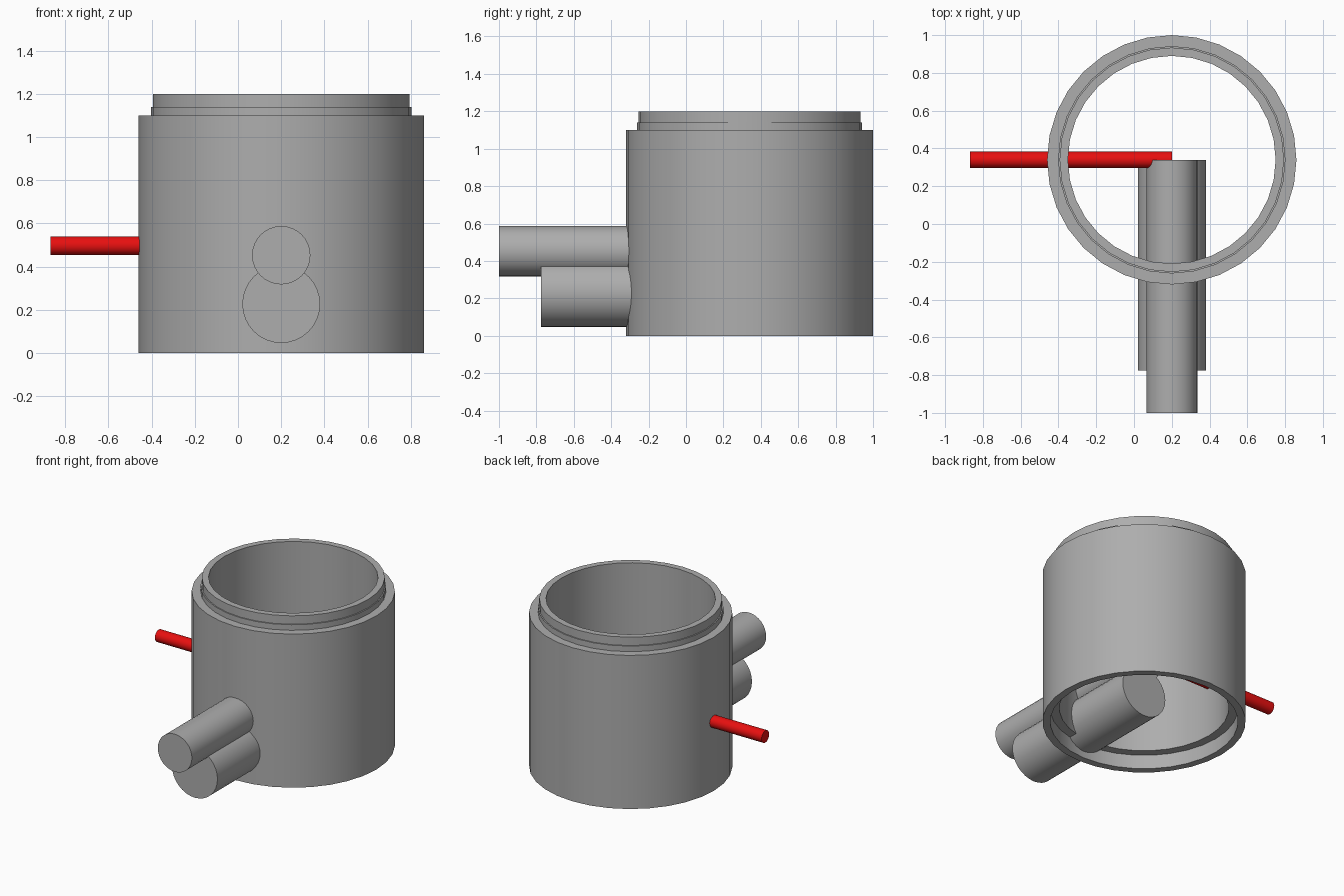
import bpy, bmesh, math
from mathutils import Matrix, Vector

cube = bpy.data.objects.get("Cube")
if cube:
    bpy.data.objects.remove(cube, do_unlink=True)

AXIS = Vector((0.2, 0.34, 0))   # vertical axis of the chamber
SIDES = 32


def material(name, rgb):
    mat = bpy.data.materials.new(name)
    mat.use_nodes = True
    mat.diffuse_color = (*rgb, 1)
    mat.node_tree.nodes["Principled BSDF"].inputs["Base Color"].default_value = (*rgb, 1)
    return mat


grey = material("grey", (0.42, 0.42, 0.42))
red = material("red", (0.8, 0.005, 0.005))


def finish(name, bm, mat):
    bmesh.ops.recalc_face_normals(bm, faces=bm.faces)
    mesh = bpy.data.meshes.new(name)
    bm.to_mesh(mesh)
    bm.free()
    mesh.materials.append(mat)
    obj = bpy.data.objects.new(name, mesh)
    bpy.context.collection.objects.link(obj)
    bpy.ops.object.select_all(action='DESELECT')
    bpy.context.view_layer.objects.active = obj
    obj.select_set(True)
    bpy.ops.object.shade_smooth_by_angle(angle=math.radians(30))
    return obj


def lathe(name, profile, mat):
    """Revolve a closed (radius, height) profile around the chamber axis."""
    bm = bmesh.new()
    rings = []
    for i in range(SIDES):
        a = math.tau * i / SIDES
        rings.append([bm.verts.new(AXIS + Vector((r * math.cos(a), r * math.sin(a), z)))
                      for r, z in profile])
    n = len(profile)
    for i in range(SIDES):
        here, after = rings[i], rings[(i + 1) % SIDES]
        for j in range(n):
            k = (j + 1) % n
            bm.faces.new((here[j], after[j], after[k], here[k]))
    return finish(name, bm, mat)


def rod(name, start, end, radius, mat, sides=SIDES):
    """Solid capped cylinder between two points."""
    start, end = Vector(start), Vector(end)
    span = end - start
    turn = span.to_track_quat('Z', 'Y').to_matrix().to_4x4()
    bm = bmesh.new()
    bmesh.ops.create_cone(bm, cap_ends=True, segments=sides, radius1=radius,
                          radius2=radius, depth=span.length,
                          matrix=Matrix.Translation((start + end) / 2) @ turn)
    return finish(name, bm, mat)


# Open chamber: stepped neck on top, matching socket recess underneath
lathe("chamber_wall", [
    (0.66, 0), (0.66, 1.10), (0.602, 1.10), (0.602, 1.14), (0.594, 1.14),
    (0.594, 1.20), (0.55, 1.20), (0.55, 0.10), (0.61, 0.10), (0.61, 0)], grey)

# Two pipes entering from the front
rod("upper_pipe", (0.2, -1.0, 0.453), (0.2, 0.34, 0.453), 0.135, grey)
rod("lower_pipe", (0.2, -0.775, 0.227), (0.2, 0.34, 0.227), 0.18, grey)

# Thin probe entering from the right side
rod("red_probe", (-0.867, 0.34, 0.497), (0.2, 0.34, 0.497), 0.043, red, 24)
